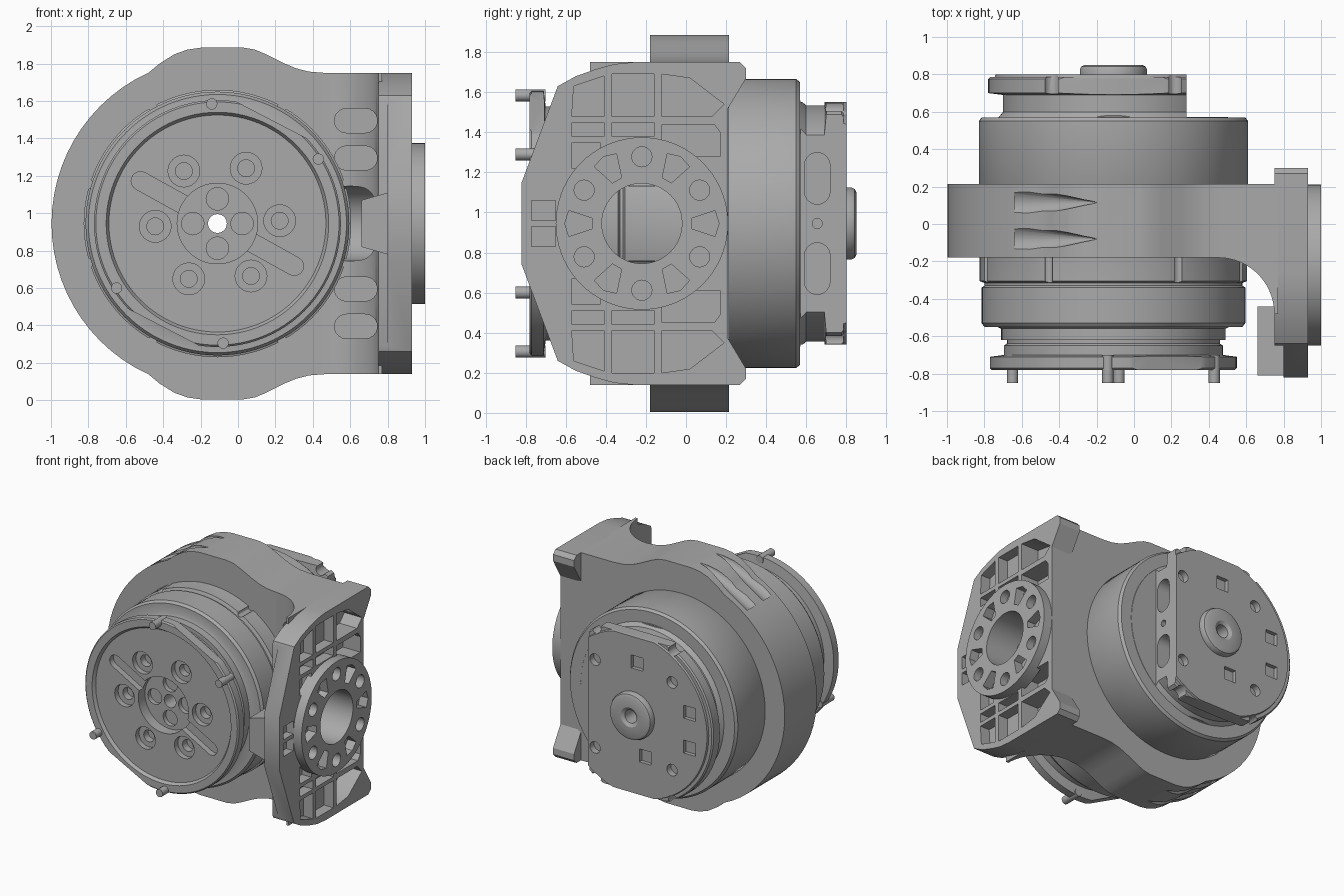
import bpy, bmesh, math
from math import sin, cos, radians, pi

if "Cube" in bpy.data.objects:
    bpy.data.objects.remove(bpy.data.objects["Cube"])

CX, CZ = -0.11, 0.945      # main axis, running along y
FY = -0.22                 # side flange axis, running along x
parts, cutters = [], []


def finish(name, bm, helper):
    bmesh.ops.recalc_face_normals(bm, faces=bm.faces)
    mesh = bpy.data.meshes.new(name)
    bm.to_mesh(mesh)
    bm.free()
    obj = bpy.data.objects.new(name, mesh)
    bpy.context.collection.objects.link(obj)
    obj.hide_render = helper
    (cutters if helper else parts).append(obj)
    return obj


def prism(name, pts, axis, a, b, helper=False):
    """Extrude a 2D outline along an axis from a to b."""
    place = {"x": lambda p, t: (t, p[0], p[1]),
             "y": lambda p, t: (p[0], t, p[1]),
             "z": lambda p, t: (p[0], p[1], t)}[axis]
    bm = bmesh.new()
    low = [bm.verts.new(place(p, a)) for p in pts]
    high = [bm.verts.new(place(p, b)) for p in pts]
    bm.faces.new(low)
    bm.faces.new(high)
    for i in range(len(pts)):
        j = (i + 1) % len(pts)
        bm.faces.new((low[i], low[j], high[j], high[i]))
    return finish(name, bm, helper)


def tool(pts, axis, a, b):
    return prism("cutter", pts, axis, a, b, True)


def lathe(name, profile):
    """Spin a closed (y, radius) profile around the main axis."""
    bm = bmesh.new()
    n = 96
    rings = [[bm.verts.new((CX + r * cos(2 * pi * k / n), y, CZ + r * sin(2 * pi * k / n)))
              for k in range(n)] for y, r in profile]
    for i in range(len(rings)):
        a, b = rings[i], rings[(i + 1) % len(rings)]
        for k in range(n):
            m = (k + 1) % n
            bm.faces.new((a[k], a[m], b[m], b[k]))
    return finish(name, bm, False)


def cut(obj, tools):
    for t in tools:
        mod = obj.modifiers.new("cut", "BOOLEAN")
        mod.operation, mod.solver, mod.object = "DIFFERENCE", "EXACT", t
    dg = bpy.context.evaluated_depsgraph_get()
    mesh = bpy.data.meshes.new_from_object(obj.evaluated_get(dg))
    obj.modifiers.clear()
    obj.data = mesh


def polar(c, r, deg):
    return (c[0] + r * cos(radians(deg)), c[1] + r * sin(radians(deg)))


def circle(c, r, n=24):
    return [polar(c, r, 360 * k / n) for k in range(n)]


def rect(a, b, c, d):
    return [(a, c), (b, c), (b, d), (a, d)]


def capsule(p, q, r):
    ang = math.degrees(math.atan2(q[1] - p[1], q[0] - p[0]))
    return ([polar(q, r, ang - 90 + 20 * k) for k in range(10)] +
            [polar(p, r, ang + 90 + 20 * k) for k in range(10)])


def flip(pts):
    return [(p, 2 * CZ - q) for p, q in pts]


def both(pts, axis, a, b):
    return [tool(pts, axis, a, b), tool(flip(pts), axis, a, b)]


C = (CX, CZ)
F = (FY, CZ)

# Main drum with its notched front shoulder
body = lathe("main_drum", [(-.62, .05), (-.62, .6), (-.56, .6), (-.55, .62), (-.55, .69),
                           (-.53, .705), (-.34, .705), (-.33, .69), (-.315, .69), (-.305, .715),
                           (.2, .715), (.21, .72), (.55, .72), (.57, .705), (.57, .05)])
cut(body, [tool(circle(polar(C, .72, s + d), .025, 12), "y", -.32, -.15)
           for s in (0, 180) for d in (17, 61, 119, 163)])

# Front output flange: rim, recessed face and central well
front = lathe("front_flange", [(-.6, .05), (-.6, .57), (-.64, .57), (-.65, .585), (-.7, .585),
                               (-.71, .66), (-.77, .66), (-.78, .65), (-.78, .595), (-.757, .58),
                               (-.757, .215), (-.675, .215), (-.675, .05)])
tools = []
for turn in (62.6, 242.6):
    base, far = polar(C, .625, turn), polar(C, .9, turn)
    flat = [polar(p, .6, turn + s) for p, s in ((base, 90), (far, 90), (far, -90), (base, -90))]
    tools.append(tool(flat, "y", -.9, -.705))
for turn in (151, 331):
    tools.append(tool(capsule(polar(C, .15, turn), polar(C, .47, turn), .05), "y", -.9, -.71))
for k in range(6):
    hole = polar(C, .333, 2.6 + 60 * k)
    tools += [tool(circle(hole, .085), "y", -.9, -.715), tool(circle(hole, .045), "y", -.8, -.66)]
for k in range(4):
    tools.append(tool(circle(polar(C, .132, 90 * k), .06), "y", -.9, -.64))
cut(front, tools)
for k, turn in enumerate((92.7, 32.6, 212.6, 272.7)):
    prism("front_pin_%d" % (k + 1), circle(polar(C, .64, turn), .03, 16), "y", -.85, -.7)

# Rear cap with one flat side, screw holes and shallow pockets
cap = lathe("rear_cap", [(.55, .05), (.55, .63), (.575, .61), (.6, .59), (.69, .59), (.7, .67),
                         (.775, .67), (.785, .66), (.785, .635), (.8, .63), (.8, .05)])
tools = [tool(rect(.28, 1, 0, 2), "y", .572, .9)]
tools += both(rect(-1, 1, CZ + .605, 2), "y", .572, .9)
tools += both(capsule((.655, CZ + .16), (.655, CZ + .29), .064), "x", .17, .5)
tools.append(tool(circle((.655, CZ), .025, 12), "x", .2, .5))
for dx in (-.33, .33):
    tools += both(circle((CX + dx, CZ + .58), .04, 16), "y", .68, .9)
    tools += both(circle((CX + dx, CZ + .34), .045, 16), "y", .75, .9)
for dx, dz in ((-.03, .41), (-.48, .14), (-.48, -.13), (-.1, -.3)):
    x, z = CX + dx, CZ + dz
    tools.append(tool(rect(x - .05, x + .05, z - .05, z + .05), "y", .77, .9))
cut(cap, tools)
lathe("rear_hub", [(.79, .05), (.79, .18), (.825, .18), (.842, .172), (.85, .155),
                   (.85, .075), (.835, .05)])

# Collar wrapping the drum and reaching over to the side plate
top = [polar(C, .887, a) for a in range(180, 119, -5)]
top += [(-.48, 1.75), (-.42, 1.8), (-.34, 1.85), (-.27, 1.875), (-.2, 1.885), (.03, 1.885),
        (.09, 1.875), (.15, 1.85), (.25, 1.8), (.31, 1.775), (.38, 1.757), (.47, 1.75), (.77, 1.75)]
collar = prism("collar", top + flip(top[1:])[::-1], "y", -.18, .215)

# Curved web blending the collar into the plate
arc = [polar((.45, -.48), .3, a) for a in range(90, -1, -6)]
web = prism("arm_web", arc + [(.77, -.48), (.77, -.17), (.45, -.17)], "z", .14, 1.75)

bore = tool(circle(F, .2, 48), "x", .55, 1.1)
flutes = []
for z0, z1 in ((1.43, 1.56), (1.23, 1.36)):
    mid, r = (z0 + z1) / 2, (z1 - z0) / 2
    flutes += both(capsule((.58, mid), (.68, mid), r), "y", -.6, -.08)
dimples = []
for sign in (1, -1):
    for y in (.115, -.08):
        bm = bmesh.new()
        ring = [bm.verts.new((-.64, y + .095 * cos(k * pi / 12),
                              CZ + sign * (.81 + .12 * sin(k * pi / 12)))) for k in range(24)]
        tip = bm.verts.new((-.19, y, CZ + sign * .945))
        bm.faces.new(ring)
        for k in range(24):
            bm.faces.new((ring[k], ring[(k + 1) % 24], tip))
        dimples.append(finish("cutter", bm, True))
cut(collar, [tool(circle(C, .69, 96), "y", -1, 1), bore] + flutes + dimples)
cut(web, [bore] + flutes)

# Side mounting plate with ribbed pockets
edge = [(-.82, 1.15), (-.64, 1.63), (-.55, 1.68), (-.45, 1.715), (-.36, 1.74), (-.26, 1.75),
        (.27, 1.75), (.3, 1.72), (.3, 1.67), (.21, 1.52)]
plate = prism("side_plate", edge + flip(edge)[::-1], "x", .75, .93)
shallow = [[(-.57, 1.48), (-.41, 1.48), (-.41, 1.68), (-.56, 1.63)],
           rect(-.37, -.16, 1.48, 1.69), rect(-.57, -.41, 1.38, 1.45),
           rect(-.37, -.16, 1.38, 1.45), rect(-.57, -.43, 1.22, 1.35),
           rect(-.77, -.65, .96, 1.06)]
deep = [[(-.12, 1.48), (.13, 1.48), (.19, 1.54), (.02, 1.67), (-.12, 1.69)],
        [(-.12, 1.28), (.17, 1.28), (.17, 1.4), (.14, 1.44), (-.12, 1.44)]]
tools = [bore]
for pts in shallow:
    tools += both(pts, "x", .85, 1.1)
for pts in deep:
    tools += both(pts, "x", .78, 1.1)
tools.append(tool(rect(.7, .8, -.9, -.65), "z", 0, 2))
cut(plate, tools)
prism("plate_tab", [(.66, .82), (.87, .76), (.87, 1.13), (.66, 1.07)], "y", -.81, -.44)
cut(parts[-1], [bore])

# Round side flange with bolt holes and wedge slots
flange = prism("side_flange", circle(F, .43, 72), "x", .9, 1)
tools = [bore]
for k in range(6):
    tools.append(tool(circle(polar(F, .333, 30 + 60 * k), .05), "x", .94, 1.1))
    a = 60 * k
    wedge = [polar(F, .25, a - 6), polar(F, .37, a - 10), polar(F, .385, a),
             polar(F, .37, a + 10), polar(F, .25, a + 6)]
    tools.append(tool(wedge, "x", .925, 1.1))
cut(flange, tools)

# Remove the cutters, then colour and shade everything
for t in cutters:
    bpy.data.objects.remove(t)
grey = bpy.data.materials.new("cast_metal_grey")
grey.use_nodes = True
colour = (.4, .4, .4, 1)
grey.diffuse_color = colour
grey.node_tree.nodes["Principled BSDF"].inputs["Base Color"].default_value = colour
for obj in bpy.context.selected_objects:
    obj.select_set(False)
for obj in parts:
    obj.data.materials.clear()
    obj.data.materials.append(grey)
    obj.select_set(True)
bpy.context.view_layer.objects.active = parts[0]
bpy.ops.object.shade_smooth_by_angle(angle=radians(30))
